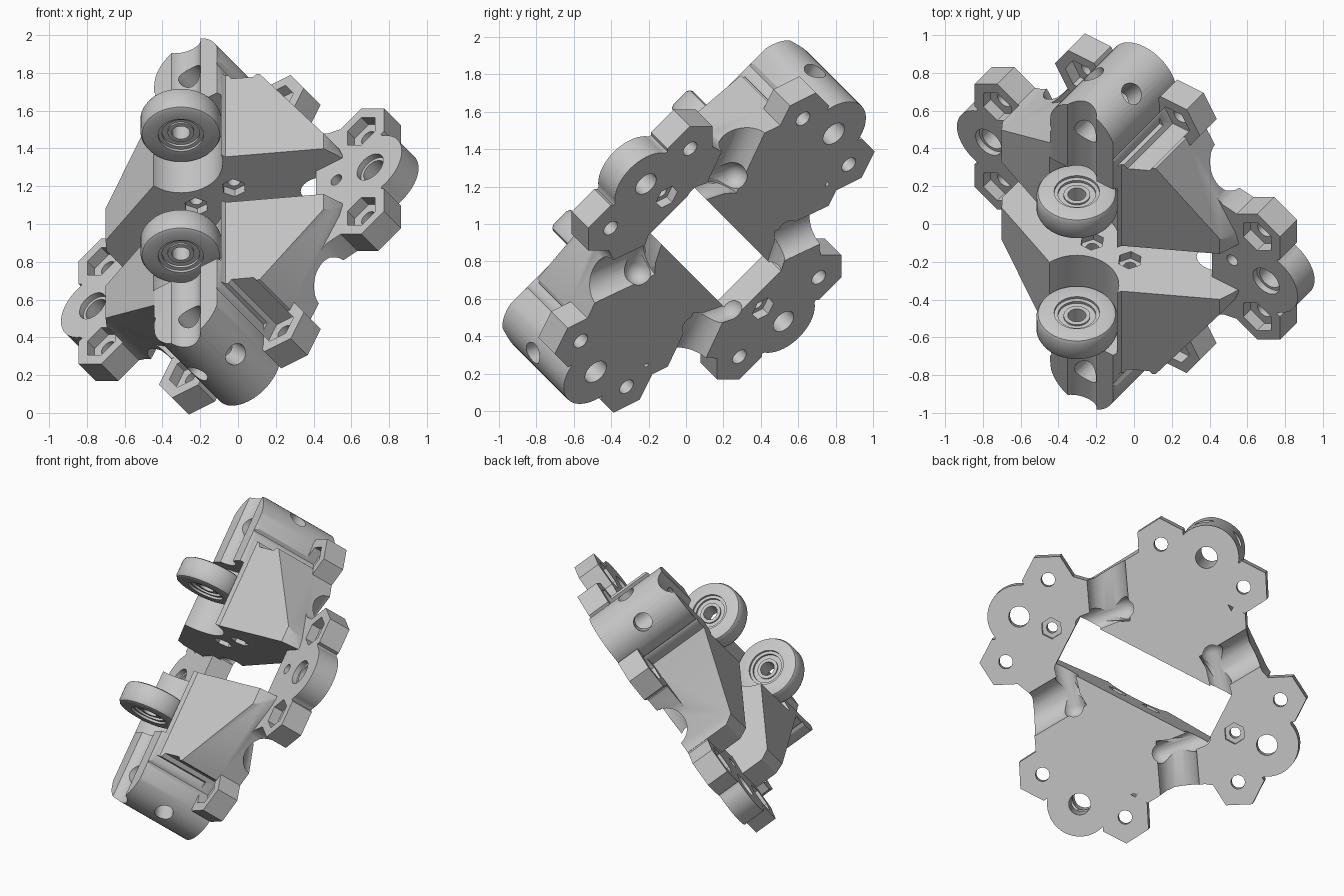
import bpy, bmesh
from math import cos, sin, pi, radians
from mathutils import Matrix, Vector

cube = bpy.data.objects.get("Cube")
if cube:
    bpy.data.objects.remove(cube, do_unlink=True)

grey = bpy.data.materials.new("plain grey")
grey.use_nodes = True
GREY = (0.57, 0.57, 0.57, 1)
grey.diffuse_color = GREY
grey.node_tree.nodes["Principled BSDF"].inputs["Base Color"].default_value = GREY

# Tilted working frame: u across the lobes, v between the blocks, n out of the plate
U = Vector((2, -1, 1)).normalized()
V = Vector((0, 1, 1)).normalized()
N = U.cross(V)
TILT = (Matrix.Translation(Vector((0, 0, 1)) - 0.082 * U)
        @ Matrix((U, V, N)).transposed().to_4x4())

BOTTOM, PLATE_TOP = -0.209, -0.055
AXLE_V, AXLE_N = 0.453, 0.408
HEX_R = 0.17


def to_object(bm, name):
    bmesh.ops.recalc_face_normals(bm, faces=bm.faces)
    mesh = bpy.data.meshes.new(name)
    bm.to_mesh(mesh)
    bm.free()
    mesh.materials.append(grey)
    ob = bpy.data.objects.new(name, mesh)
    bpy.context.collection.objects.link(ob)
    return ob


def prism(points, low, high, along="n"):
    """Extrude a (u, v) outline along n, or a (u, n) outline along v."""
    place = (lambda a, b, h: (a, b, h)) if along == "n" else (lambda a, b, h: (a, h, b))
    bm = bmesh.new()
    face = bm.faces.new([bm.verts.new(place(a, b, low)) for a, b in points])
    extruded = bmesh.ops.extrude_face_region(bm, geom=[face])["geom"]
    verts = [g for g in extruded if isinstance(g, bmesh.types.BMVert)]
    bmesh.ops.translate(bm, verts=verts, vec=place(0, 0, high - low))
    bm.faces.ensure_lookup_table()
    return to_object(bm, "helper")


def ring(a, b, r, sides=40, turn=0.0):
    return [(a + r * cos(turn + 2 * pi * i / sides), b + r * sin(turn + 2 * pi * i / sides))
            for i in range(sides)]


def rod(start, end, r, round_ends=False):
    start, end = Vector(start), Vector(end)
    way = end - start
    bm = bmesh.new()
    if round_ends:
        bmesh.ops.create_uvsphere(bm, u_segments=28, v_segments=14, radius=r)
        # Pull the two halves of the ball apart along its middle ring
        bmesh.ops.bisect_plane(bm, geom=bm.verts[:] + bm.edges[:] + bm.faces[:],
                               plane_co=(0, 0, r * 0.02), plane_no=(0, 0, 1))
        for vert in bm.verts:
            vert.co.z += way.length / 2 if vert.co.z > r * 0.01 else -way.length / 2
    else:
        bmesh.ops.create_cone(bm, cap_ends=True, segments=40, radius1=r, radius2=r,
                              depth=way.length)
    turn = way.to_track_quat("Z", "Y").to_matrix().to_4x4()
    bm.transform(Matrix.Translation((start + end) / 2) @ turn)
    return to_object(bm, "helper")


def combine(ob, tool, operation):
    """Apply one boolean and throw the tool away."""
    tool.hide_render = True
    mod = ob.modifiers.new("cut", "BOOLEAN")
    mod.operation, mod.solver, mod.object = operation, "EXACT", tool
    bpy.context.view_layer.update()
    graph = bpy.context.evaluated_depsgraph_get()
    result = bpy.data.meshes.new_from_object(ob.evaluated_get(graph))
    ob.modifiers.clear()
    ob.data = result
    bpy.data.objects.remove(tool, do_unlink=True)


def cut(ob, *tools):
    for tool in tools:
        combine(ob, tool, "DIFFERENCE")


def join(ob, *tools):
    for tool in tools:
        combine(ob, tool, "UNION")


def copy_by(ob, name, scale):
    twin = ob.copy()
    twin.data = ob.data.copy()
    twin.name = name
    bpy.context.collection.objects.link(twin)
    twin.data.transform(Matrix.Diagonal((*scale, 1)))
    if scale[0] * scale[1] * scale[2] < 0:
        twin.data.flip_normals()
    return twin


def screw_cuts(ob, a, b, turn):
    """Screw hole with an open nut pocket above it."""
    cut(ob, prism(ring(a, b, 0.045, 24), -0.5, 0.1),
        prism(ring(a, b, 0.103, 6, turn), -0.12, 0.6))


def arm_hollows(ob, su, sv):
    """Rounded channel under an arm, and the short pocket across its inner end."""
    level = BOTTOM - 0.017
    cut(ob, rod((su * 0.36, sv * 0.24, level), (su * 0.64, sv * 0.69, level), 0.13),
        rod((su * 0.32, sv * 0.36, BOTTOM + 0.043), (su * 0.50, sv * 0.15, BOTTOM + 0.043),
            0.075, True))


# Wheel block: sloped cross-section trimmed by its plan outline
block = prism([(-0.7, BOTTOM), (0.72, BOTTOM), (0.72, PLATE_TOP), (0.68, 0.06), (0.22, 0.31),
               (0.2, 0.36), (-0.2, 0.36), (-0.66, 0.165), (-0.7, 0.1)], 0.17, 1.2, "v")
block.name = "upper_block"
column = [(0.21 * cos(pi * i / 24), 0.9 + 0.21 * sin(pi * i / 24)) for i in range(25)]
plan = [(-0.75, 0.1), (0.75, 0.1), (0.7, 0.25), (0.38, 0.77), (0.21, 0.78)]
plan += column + [(-0.21, 0.73), (-0.66, 0.41), (-0.75, 0.38)]
combine(block, prism(plan, -0.5, 0.6), "INTERSECT")

# Flat arms reaching out to the lobes
for side in (-1, 1):
    arm = [(0.3, 0.19), (0.73, 0.19), (0.72, 0.39), (0.62, 0.41), (0.54, 0.47),
           (0.46, 0.57), (0.39, 0.69), (0.3, 0.7)]
    join(block, prism([(side * a, b) for a, b in arm], BOTTOM, PLATE_TOP))

# Wheel clearance and axle groove
cut(block,
    prism(ring(0, AXLE_N, 0.222, 64), 0.1, 0.62, "v"),
    prism(ring(0, AXLE_N, 0.105), 0.5, 1.3, "v"))

# Screw bosses
for side in (-1, 1):
    join(block, prism(ring(side * 0.3, 0.84, HEX_R, 6), BOTTOM, PLATE_TOP))
for side in (-1, 1):
    screw_cuts(block, side * 0.3, 0.84, 0)
    arm_hollows(block, side, 1)

# Column bore, slanting cross holes and nut holes in the slot wall
cut(block, prism(ring(0, 0.9, 0.07), -0.5, 0.6))
for side in (-1, 1):
    a = side * 0.122
    cut(block,
        rod((0, 0.9, 0.08), (side * 0.24, 1.22, 0.08), 0.06),
        prism(ring(a, 0.095, 0.065, 6), 0.1, 0.22, "v"),
        prism(ring(a, 0.095, 0.035, 24), 0.1, 0.5, "v"))

# Flat end lobe with two screw bosses
lobe = prism([(0.55, -0.18), (0.7, -0.38), (0.84, -0.38), (1.0, -0.16), (1.0, 0.16),
              (0.84, 0.38), (0.7, 0.38), (0.55, 0.18)], BOTTOM, PLATE_TOP)
lobe.name = "left_lobe"
join(lobe, prism(ring(0.9, 0, 0.205, 48), BOTTOM, PLATE_TOP))
for side in (-1, 1):
    join(lobe, prism(ring(0.843, side * 0.3, HEX_R, 6, pi / 6), BOTTOM, PLATE_TOP))
for side in (-1, 1):
    screw_cuts(lobe, 0.843, side * 0.3, pi / 6)
    arm_hollows(lobe, 1, side)
cut(lobe,
    prism(ring(0.9, 0, 0.067), -0.5, 0.1),
    prism(ring(0.9, 0, 0.085), -0.09, 0.1),
    prism(ring(0.68, 0.03, 0.035, 24), -0.5, 0.1),
    prism(ring(0.68, 0.03, 0.07, 6), -0.5, BOTTOM + 0.05))

# Wheel: lathed tyre with stepped bearing on both sides
half = [(0.048, 0.055), (0.07, 0.055), (0.07, 0.045), (0.1, 0.045), (0.1, 0.06),
        (0.12, 0.06), (0.12, 0.075), (0.19, 0.075), (0.205, 0.068), (0.214, 0.05)]
section = half + [(r, -h) for r, h in reversed(half)]
bm = bmesh.new()
loop = [bm.verts.new((r, h, 0)) for r, h in section]
edges = [bm.edges.new((loop[i - 1], loop[i])) for i in range(len(loop))]
bmesh.ops.spin(bm, geom=loop + edges, cent=(0, 0, 0), axis=(0, 1, 0), angle=radians(360), steps=56)
bmesh.ops.remove_doubles(bm, verts=bm.verts, dist=0.0005)
bmesh.ops.translate(bm, verts=bm.verts, vec=(0, AXLE_V, AXLE_N))
wheel = to_object(bm, "upper_wheel")

# Repeat the parts on the opposite sides
parts = [block, lobe, wheel,
         copy_by(block, "lower_block", (1, -1, 1)),
         copy_by(lobe, "right_lobe", (-1, -1, 1)),
         copy_by(wheel, "lower_wheel", (1, -1, 1))]

# Tilt into place and shade
bpy.ops.object.select_all(action="DESELECT")
for ob in parts:
    ob.data.transform(TILT)
    ob.select_set(True)
bpy.context.view_layer.objects.active = block
bpy.ops.object.shade_smooth_by_angle(angle=radians(30))
